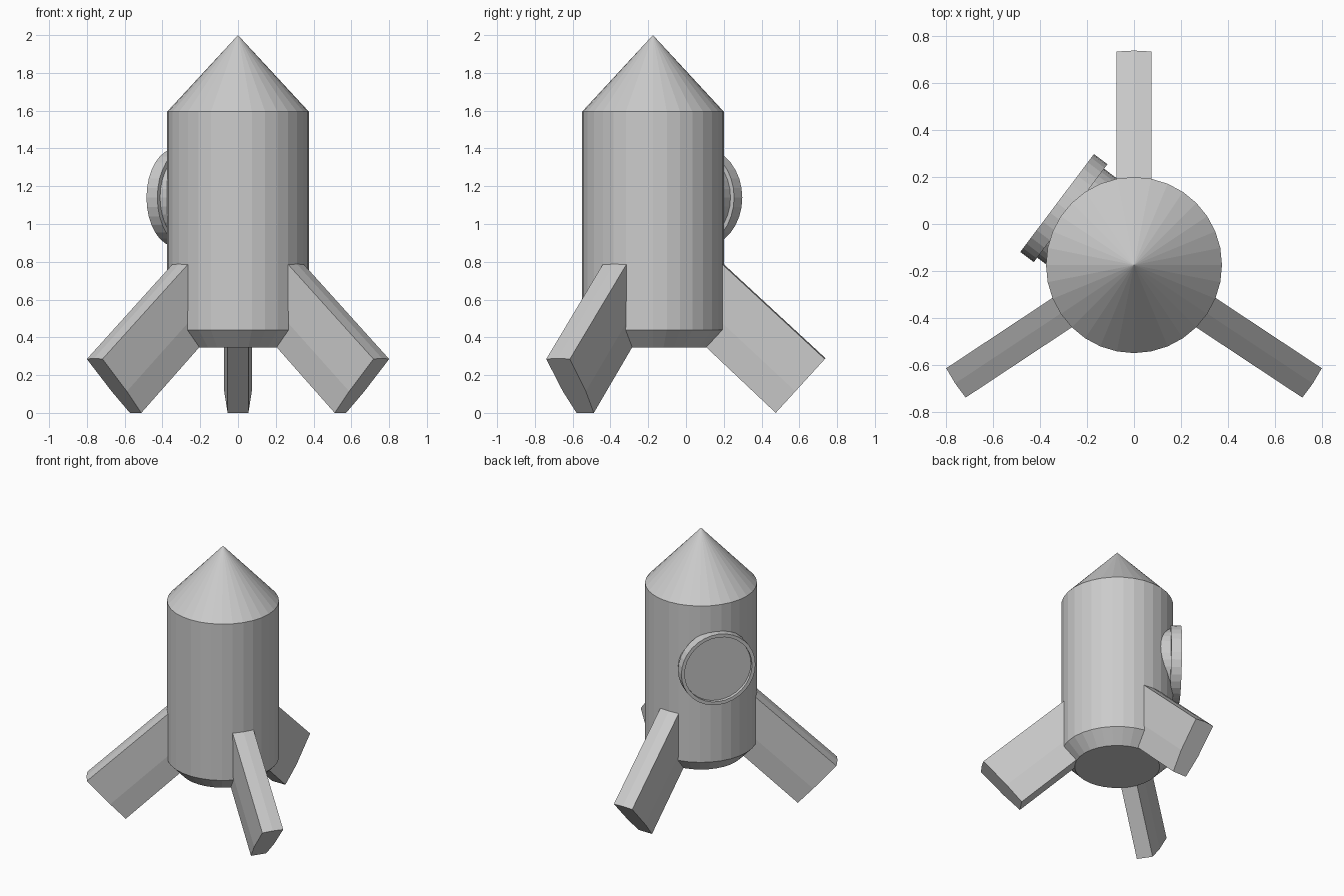
import bpy, bmesh
from math import radians, cos, sin, pi
from mathutils import Matrix, Vector

cube = bpy.data.objects.get("Cube")
if cube:
    bpy.data.objects.remove(cube)

GREY = (0.6, 0.6, 0.6, 1)
grey = bpy.data.materials.new("light_grey")
grey.use_nodes = True
grey.diffuse_color = GREY
grey.node_tree.nodes["Principled BSDF"].inputs["Base Color"].default_value = GREY

AXIS = Vector((0, -0.175, 0))  # rocket centre line


def add_object(name, bm, matrix):
    bmesh.ops.recalc_face_normals(bm, faces=bm.faces)
    mesh = bpy.data.meshes.new(name)
    bm.to_mesh(mesh)
    bm.free()
    mesh.materials.append(grey)
    obj = bpy.data.objects.new(name, mesh)
    obj.matrix_world = matrix
    bpy.context.collection.objects.link(obj)
    return obj


def lathe(name, profile, matrix, sides=32):
    """Revolve (radius, height) points around local z."""
    bm = bmesh.new()
    rings = []
    for r, z in profile:
        if r == 0:
            rings.append([bm.verts.new((0, 0, z))] * sides)
        else:
            rings.append([bm.verts.new((r * cos(2 * pi * i / sides),
                                        r * sin(2 * pi * i / sides), z))
                          for i in range(sides)])
    for a, b in zip(rings, rings[1:]):
        for i in range(sides):
            j = (i + 1) % sides
            bm.faces.new(list(dict.fromkeys((a[i], a[j], b[j], b[i]))))
    return add_object(name, bm, matrix)


def fin(name, angle):
    """Slanted leg, tapered towards its underside, pointing along local x."""
    # each end: top point and bottom point as (radius, height)
    ends = (((0.25, 0.895), (0.2, 0.425)), ((0.91, 0.285), (0.65, 0)))
    # section: (half width, fraction from top to bottom)
    half = ((0.075, 0), (0.073, 0.6), (0.055, 1))
    section = [(w, t) for w, t in half] + [(-w, t) for w, t in reversed(half)]
    section.append((0, -0.015))  # slight crown
    bm = bmesh.new()
    loops = []
    for top, bottom in ends:
        top, bottom = Vector((top[0], 0, top[1])), Vector((bottom[0], 0, bottom[1]))
        loops.append([bm.verts.new(top.lerp(bottom, t) + Vector((0, w, 0)))
                      for w, t in section])
    for loop in loops:
        bm.faces.new(loop)
    for i in range(len(section)):
        j = (i + 1) % len(section)
        bm.faces.new((loops[0][i], loops[0][j], loops[1][j], loops[1][i]))
    add_object(name, bm, Matrix.Translation(AXIS) @ Matrix.Rotation(radians(angle), 4, "Z"))


# Hull and nose cone
hull_place = Matrix.Translation(AXIS)
lathe("hull", [(0, 0.345), (0.285, 0.345), (0.375, 0.44), (0.375, 1.595), (0, 1.595)], hull_place)
lathe("nose_cone", [(0, 1.595), (0.375, 1.595), (0, 2)], hull_place)

# Three fins that serve as legs
for name, angle in (("back_fin", 90), ("left_fin", -33.5), ("right_fin", 213.5)):
    fin(name, angle)

# Round window: rim on a short neck, local z pointing outwards
window_place = (Matrix.Translation((-0.3275, 0.0895, 1.14))
                @ Matrix.Rotation(radians(143), 4, "Z")
                @ Matrix.Rotation(radians(90), 4, "Y"))
lathe("window_rim", [(0.237, -0.072), (0.261, -0.072), (0.261, 0), (0.237, 0),
                     (0.237, -0.072)], window_place)
lathe("window_glass", [(0, -0.25), (0.237, -0.25), (0.237, -0.025), (0, -0.025)], window_place)
